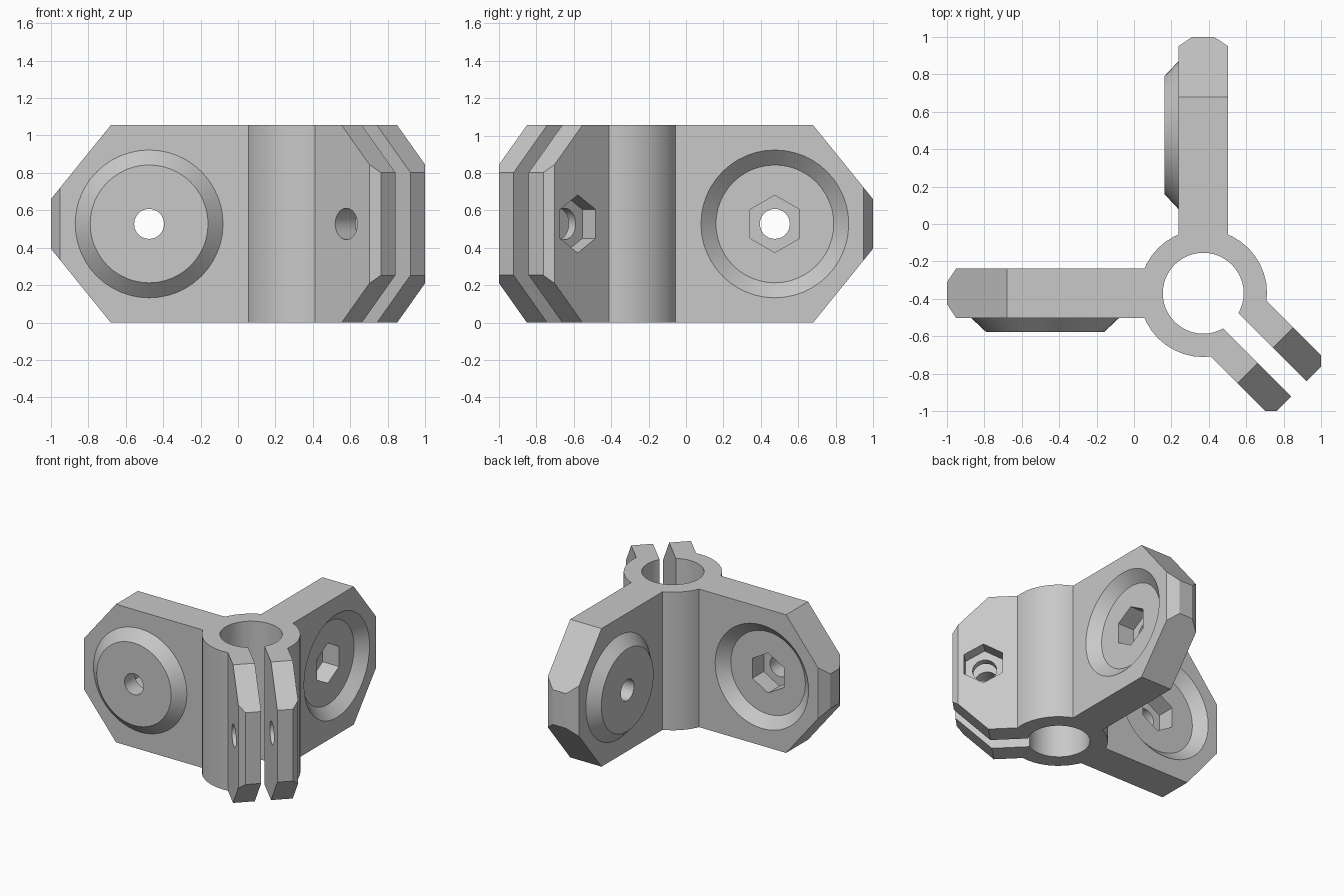
import bpy, bmesh, math
from mathutils import Matrix, Vector

H = 1.055                  # height of the bracket
MID = H / 2
T = 0.1325                 # half thickness of an arm
CENTRE = Matrix.Translation((0.37, -0.37, 0))   # axis of the pole socket
DISC = -0.845              # disc centre along an arm
EAR_BOLT = 0.505           # bolt position along the ears

if "Cube" in bpy.data.objects:
    bpy.data.objects.remove(bpy.data.objects["Cube"], do_unlink=True)

grey = bpy.data.materials.new("light grey plastic")
grey.use_nodes = True
colour = (0.58, 0.58, 0.58, 1)
grey.diffuse_color = colour
grey.node_tree.nodes["Principled BSDF"].inputs["Base Color"].default_value = colour


def make(name, bm, angle=0):
    """Turn a bmesh into an object, rotated about the socket axis."""
    bmesh.ops.recalc_face_normals(bm, faces=bm.faces[:])
    bm.transform(CENTRE @ Matrix.Rotation(math.radians(angle), 4, 'Z'))
    mesh = bpy.data.meshes.new(name)
    bm.to_mesh(mesh)
    bm.free()
    mesh.materials.append(grey)
    obj = bpy.data.objects.new(name, mesh)
    bpy.context.collection.objects.link(obj)
    return obj


def prism(plan, slope=None):
    """Extrude a plan outline; trim top and bottom corners with a sloped plane."""
    bm = bmesh.new()
    face = bm.faces.new([bm.verts.new((x, y, 0)) for x, y in plan])
    up = bmesh.ops.extrude_face_region(bm, geom=[face])["geom"]
    bmesh.ops.translate(bm, vec=(0, 0, H),
                        verts=[g for g in up if isinstance(g, bmesh.types.BMVert)])
    if slope:
        x, nx, nz = slope
        for z, side in ((H, 1), (0, -1)):
            cut = bmesh.ops.bisect_plane(
                bm, geom=bm.verts[:] + bm.edges[:] + bm.faces[:],
                plane_co=(x, 0, z), plane_no=Vector((nx, 0, nz * side)).normalized(),
                clear_outer=True)["geom_cut"]
            bmesh.ops.edgeloop_fill(
                bm, edges=[g for g in cut if isinstance(g, bmesh.types.BMEdge)])
    return bm


def cone(r1, r2, depth, matrix, segments):
    bm = bmesh.new()
    bmesh.ops.create_cone(bm, cap_ends=True, segments=segments, radius1=r1,
                          radius2=r2, depth=depth, matrix=matrix)
    return bm


def across(x, y1, y2, r1, r2, segments=48):
    """Round or hexagonal piece whose axis runs through an arm or ear."""
    place = Matrix.Translation((x, (y1 + y2) / 2, MID)) @ Matrix.Rotation(-math.pi / 2, 4, 'X')
    return cone(r1, r2, y2 - y1, place, segments)


def upright(r, height, segments):
    return cone(r, r, height, Matrix.Translation((0, 0, MID)), segments)


def combine(target, tool, operation):
    mod = target.modifiers.new(tool.name, 'BOOLEAN')
    mod.operation, mod.solver, mod.object = operation, 'EXACT', tool
    bpy.context.view_layer.objects.active = target
    bpy.ops.object.modifier_apply(modifier=mod.name)
    bpy.data.objects.remove(tool, do_unlink=True)


# Pole socket
bracket = make("clamp_bracket", upright(0.341, H, 40))

# Two arms with a tapered disc on one side
arm_plan = [(0, -T), (-1.32, -T), (-1.37, -0.057), (-1.37, 0.057), (-1.32, T), (0, T)]
for angle in (0, -90):
    combine(bracket, make("arm", prism(arm_plan, (-1.05, -0.395, 0.32)), angle), 'UNION')
    combine(bracket, make("disc", across(DISC, -T - 0.075, -T + 0.01, 0.315, 0.4057), angle), 'UNION')

# Clamp ears, one solid block that the slot splits
ear_plan = [(0, -0.21), (0.68, -0.21), (0.723, -0.167),
            (0.723, 0.167), (0.68, 0.21), (0, 0.21)]
combine(bracket, make("ears", prism(ear_plan, (0.47, 1, 1)), -45), 'UNION')

# Bore and slot
combine(bracket, make("bore", upright(0.216, H + 0.2, 48)), 'DIFFERENCE')
slot = prism([(0, -0.057), (0.9, -0.057), (0.9, 0.057), (0, 0.057)])
bmesh.ops.scale(slot, vec=(1, 1, 1.2), verts=slot.verts[:])
bmesh.ops.translate(slot, vec=(0, 0, -0.1), verts=slot.verts[:])
combine(bracket, make("slot", slot, -45), 'DIFFERENCE')

# Tapered recess, nut pocket and bolt hole in each arm
for angle in (0, -90):
    for name, piece in (
            ("recess", across(DISC, T - 0.075, T + 0.01, 0.315, 0.4057)),
            ("nut_pocket", across(DISC, -0.08, T, 0.153, 0.153, 6)),
            ("bolt_hole", across(DISC, -0.4, 0.4, 0.08, 0.08, 32))):
        combine(bracket, make(name, piece, angle), 'DIFFERENCE')

# Bolt hole through both ears, nut pocket in one
for name, piece in (
        ("ear_nut_pocket", across(EAR_BOLT, 0.11, 0.3, 0.155, 0.155, 6)),
        ("ear_bolt_hole", across(EAR_BOLT, -0.4, 0.4, 0.084, 0.084, 32))):
    combine(bracket, make(name, piece, -45), 'DIFFERENCE')

# Smooth round walls, crisp edges
bpy.ops.object.select_all(action='DESELECT')
bracket.select_set(True)
bpy.context.view_layer.objects.active = bracket
bpy.ops.object.shade_smooth_by_angle(angle=math.radians(30))
